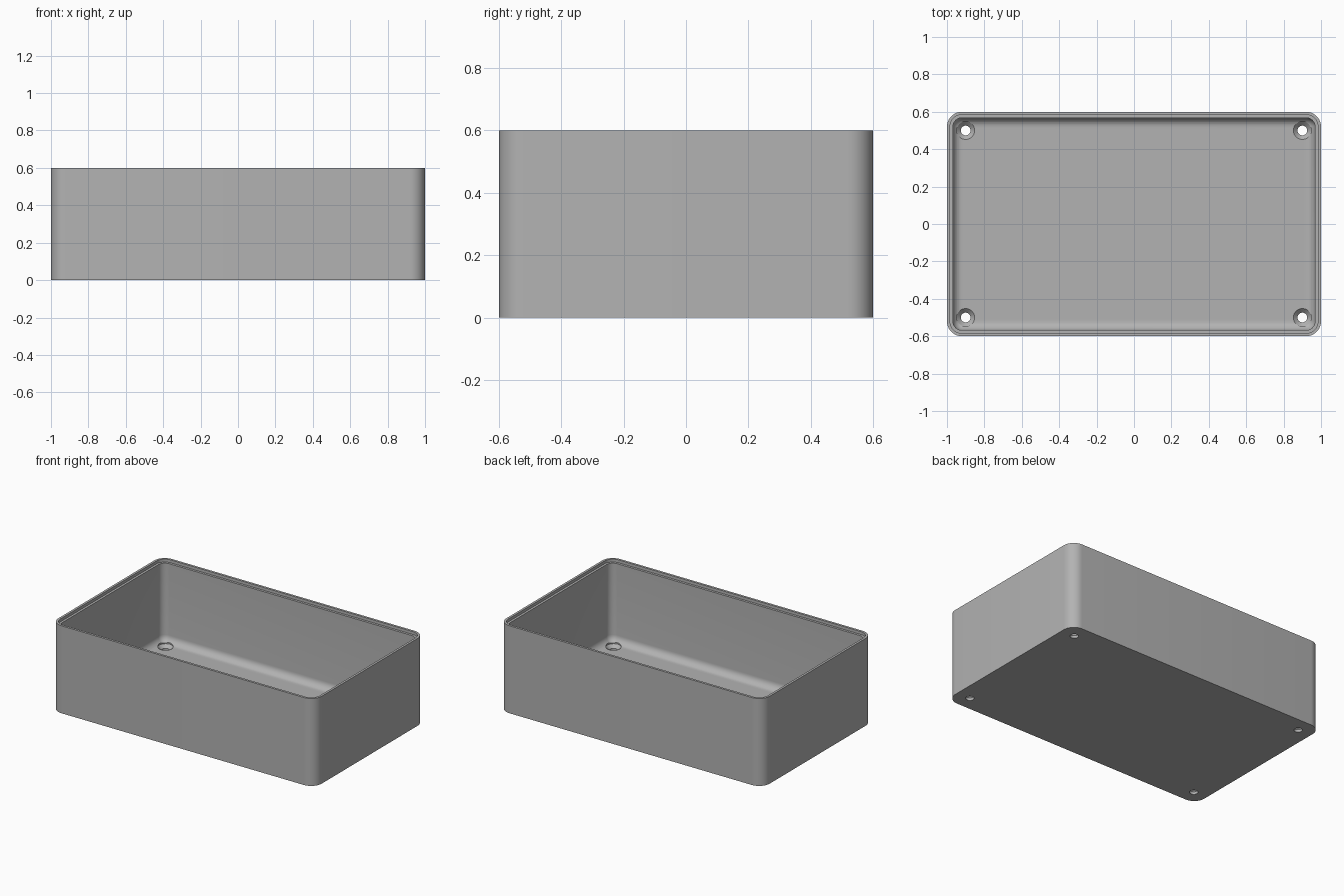
import bpy, bmesh, math
from mathutils import Vector

cube = bpy.data.objects.get("Cube")
if cube:
    bpy.data.objects.remove(cube, do_unlink=True)

HX, HY, HEIGHT, CORNER = 1.0, 0.6, 0.6, 0.08
WALL, FLOOR, FILLET = 0.032, 0.04, 0.05
STEP, STEP_DEPTH = 0.016, 0.02
SEGS = 10

grey = bpy.data.materials.new("plain grey")
grey.use_nodes = True
colour = (0.45, 0.45, 0.45, 1)
grey.diffuse_color = colour
grey.node_tree.nodes["Principled BSDF"].inputs["Base Color"].default_value = colour


def ring(bm, inset, z):
    """Rounded rectangle loop, inset from the outer wall."""
    r = max(CORNER - inset, 0.004)
    cx, cy = HX - inset - r, HY - inset - r
    verts = []
    for q, (sx, sy) in enumerate([(1, 1), (-1, 1), (-1, -1), (1, -1)]):
        for i in range(SEGS + 1):
            a = math.pi / 2 * (q + i / SEGS)
            verts.append(bm.verts.new((sx * cx + r * math.cos(a), sy * cy + r * math.sin(a), z)))
    return verts


def finish(bm, name):
    bmesh.ops.recalc_face_normals(bm, faces=bm.faces)
    mesh = bpy.data.meshes.new(name)
    bm.to_mesh(mesh)
    bm.free()
    mesh.materials.append(grey)
    obj = bpy.data.objects.new(name, mesh)
    bpy.context.collection.objects.link(obj)
    return obj


# Tray: outer wall, stepped rim, inner wall and filleted floor as one section
section = [(0, 0), (0, HEIGHT), (STEP, HEIGHT),
           (STEP, HEIGHT - STEP_DEPTH), (WALL, HEIGHT - STEP_DEPTH)]
for i in range(9):
    a = math.pi / 2 * i / 8
    section.append((WALL + FILLET * (1 - math.cos(a)), FLOOR + FILLET * (1 - math.sin(a))))

bm = bmesh.new()
rings = [ring(bm, inset, z) for inset, z in section]
for low, high in zip(rings, rings[1:]):
    for i in range(len(low)):
        j = (i + 1) % len(low)
        bm.faces.new((low[i], low[j], high[j], high[i]))
bm.faces.new(rings[0])
bm.faces.new(rings[-1])
tray = finish(bm, "open_tray")

# Countersunk screw hole cutters, one at each corner
HOLE, SINK, SIDES = 0.026, 0.048, 32
hole_section = [(HOLE, -0.05), (HOLE, FLOOR - (SINK - HOLE)), (SINK, FLOOR), (SINK, FLOOR + 0.03)]
bm = bmesh.new()
for x in (-0.9, 0.9):
    for y in (-0.5, 0.5):
        loops = []
        for r, z in hole_section:
            angles = [math.tau * i / SIDES for i in range(SIDES)]
            loops.append([bm.verts.new(Vector((x + r * math.cos(a), y + r * math.sin(a), z)))
                          for a in angles])
        for low, high in zip(loops, loops[1:]):
            for i in range(SIDES):
                j = (i + 1) % SIDES
                bm.faces.new((low[i], low[j], high[j], high[i]))
        bm.faces.new(loops[0])
        bm.faces.new(loops[-1])
cutter = finish(bm, "screw_hole_cutter")
cutter.hide_render = True

cut = tray.modifiers.new("screw holes", "BOOLEAN")
cut.operation = "DIFFERENCE"
cut.solver = "EXACT"
cut.object = cutter

# Apply the cut, then smooth the rounded corners
bpy.ops.object.select_all(action="DESELECT")
bpy.context.view_layer.objects.active = tray
tray.select_set(True)
bpy.ops.object.modifier_apply(modifier=cut.name)
bpy.data.objects.remove(cutter, do_unlink=True)
bpy.ops.object.shade_smooth_by_angle(angle=math.radians(30))
